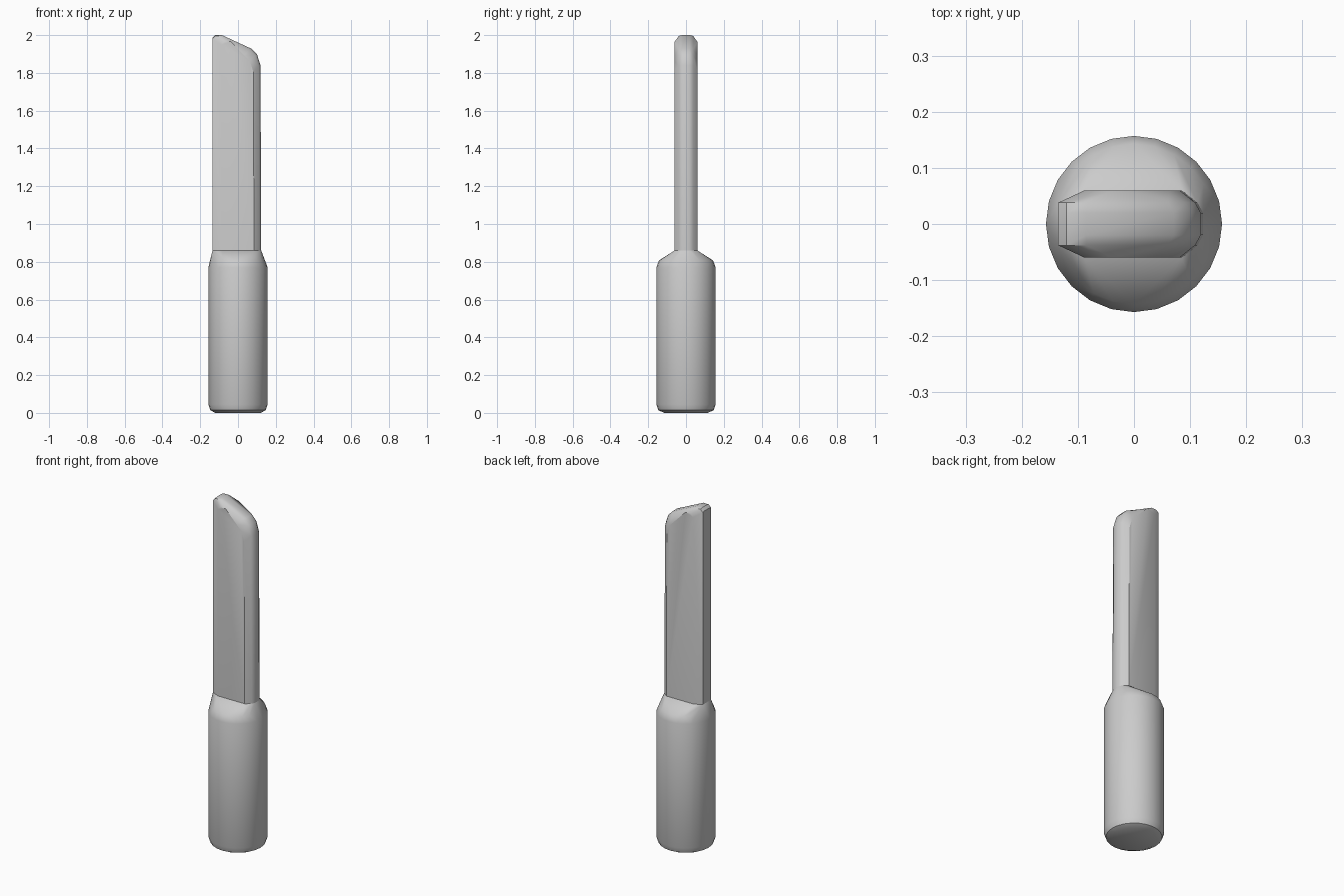
import bpy, bmesh, math

if "Cube" in bpy.data.objects:
    bpy.data.objects.remove(bpy.data.objects["Cube"])

BASE_Z = 0.86  # height where blade meets handle


def finish(bm, name, angle):
    bmesh.ops.recalc_face_normals(bm, faces=bm.faces[:])
    mesh = bpy.data.meshes.new(name)
    bm.to_mesh(mesh)
    bm.free()
    ob = bpy.data.objects.new(name, mesh)
    bpy.context.collection.objects.link(ob)
    bpy.ops.object.select_all(action='DESELECT')
    ob.select_set(True)
    bpy.context.view_layer.objects.active = ob
    bpy.ops.object.shade_smooth_by_angle(angle=math.radians(angle))
    return ob


def ring(n, r, z):
    return [(r * math.cos(2 * math.pi * i / n), r * math.sin(2 * math.pi * i / n), z)
            for i in range(n)]


# Blade layers: half thickness y, left x, right x, drop of the tip edge
layers = [(0.06, -0.088, 0.085, 0.035),
          (0.038, -0.135, 0.113, 0.004),
          (0.02, -0.135, 0.123, 0.0)]
layers = [(-y, l, r, t) for y, l, r, t in layers] + layers[::-1]


def blade_outline(y, l, r, t):
    pts = [(l, BASE_Z), (l, 1.985 - t), (l + 0.015, 2 - t), (l + 0.05, 2 - t),
           (r - 0.052, 1.928 - t), (r - 0.022, 1.897 - t),
           (r - 0.004, 1.84 - t), (r, BASE_Z)]
    return [(x, y, z) for x, z in pts]


# Blade: outlines lofted through its thickness, slanted rounded tip
bm = bmesh.new()
loops = [[bm.verts.new(p) for p in blade_outline(*layer)] for layer in layers]
for a, b in zip(loops, loops[1:]):
    for i in range(len(a)):
        j = (i + 1) % len(a)
        bm.faces.new((a[i], a[j], b[j], b[i]))
bm.faces.new(loops[0])
bm.faces.new(loops[-1])
finish(bm, "blade", 30)

# Handle: hull of round rings, its shoulder closing onto the blade section
points = (ring(10, 0.12, 0.0) + ring(24, 0.146, 0.014) + ring(24, 0.157, 0.045)
          + ring(24, 0.157, 0.77) + ring(24, 0.143, 0.807))
for y, l, r, t in layers:
    points += [(l, y, BASE_Z), (r, y, BASE_Z)]
bm = bmesh.new()
for p in points:
    bm.verts.new(p)
hull = bmesh.ops.convex_hull(bm, input=bm.verts[:])
bmesh.ops.delete(bm, geom=[v for v in bm.verts if not v.link_faces], context='VERTS')
bmesh.ops.dissolve_limit(bm, angle_limit=math.radians(1), verts=bm.verts[:], edges=bm.edges[:])
finish(bm, "handle", 35)
